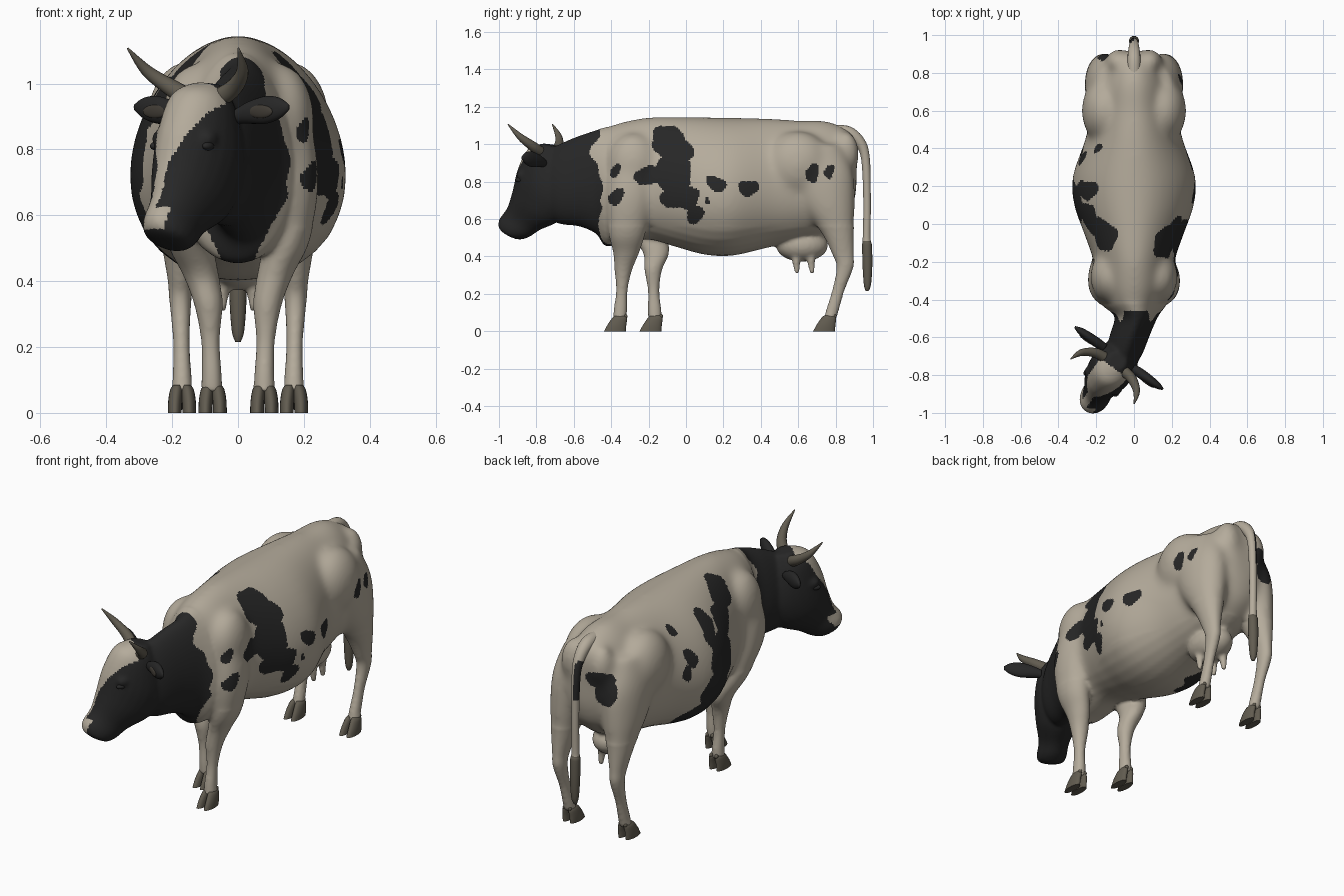
import bpy, bmesh, math
from mathutils import Vector, Matrix

cube = bpy.data.objects.get("Cube")
if cube:
    bpy.data.objects.remove(cube, do_unlink=True)


def material(name, rgb):
    m = bpy.data.materials.new(name)
    m.use_nodes = True
    m.diffuse_color = (*rgb, 1)
    bsdf = m.node_tree.nodes["Principled BSDF"]
    bsdf.inputs["Base Color"].default_value = (*rgb, 1)
    bsdf.inputs["Roughness"].default_value = 0.8
    return m


CREAM = material("cream hide", (0.46, 0.41, 0.33))
BLACK = material("black hide", (0.02, 0.02, 0.02))
HORN = material("horn grey", (0.12, 0.106, 0.08))
INNER = material("inner ear brown", (0.05, 0.043, 0.034))


def loft(bm, rings, n=24, egg=0.0, steps=5):
    """Smooth closed skin through rings (centre, side axis, up axis); egg narrows the top."""
    flat = [[c for vec in r for c in vec] for r in rings]
    fine = []
    for i in range(len(flat) - 1):
        p0, p1, p2 = flat[max(i - 1, 0)], flat[i], flat[i + 1]
        p3 = flat[min(i + 2, len(flat) - 1)]
        for s in range(steps):
            t = s / steps
            fine.append([b + 0.5 * t * (c - a + t * (2*a - 5*b + 4*c - d + t * (3*b - a - 3*c + d)))
                         for a, b, c, d in zip(p0, p1, p2, p3)])
    fine.append(flat[-1])
    loops = []
    for r in fine:
        c, a, b = Vector(r[:3]), Vector(r[3:6]), Vector(r[6:])
        turns = [k * math.tau / n for k in range(n)]
        loops.append([bm.verts.new(c + a * math.cos(t) * (1 - egg * math.sin(t)) + b * math.sin(t))
                      for t in turns])
    for lo, hi in zip(loops, loops[1:]):
        for k in range(n):
            bm.faces.new((lo[k], lo[(k + 1) % n], hi[(k + 1) % n], hi[k]))
    bm.faces.new(loops[0][::-1])
    bm.faces.new(loops[-1])


def limb(bm, rings, n=20):
    """Loft of level rings: x, y, z, half width, half depth."""
    loft(bm, [((x, y, z), (rx, 0, 0), (0, ry, 0)) for x, y, z, rx, ry in rings], n)


def tube(bm, pts, n=16):
    """Tapered tube through (point, radius) pairs."""
    rings = []
    for i, (p, r) in enumerate(pts):
        t = Vector(pts[min(i + 1, len(pts) - 1)][0]) - Vector(pts[max(i - 1, 0)][0])
        a = t.cross(Vector((1, 0, 0))).normalized()
        rings.append((p, a * r, t.normalized().cross(a) * r))
    loft(bm, rings, n)


def ball(bm, centre, radii, turn=0):
    m = Matrix.Translation(centre) @ Matrix.Rotation(turn, 4, "Z") @ Matrix.Diagonal((*radii, 1))
    bmesh.ops.create_uvsphere(bm, u_segments=24, v_segments=14, radius=1, matrix=m)


def finish(bm, name, *mats):
    bmesh.ops.recalc_face_normals(bm, faces=bm.faces)
    me = bpy.data.meshes.new(name)
    bm.to_mesh(me)
    bm.free()
    for m in mats:
        me.materials.append(m)
    ob = bpy.data.objects.new(name, me)
    bpy.context.collection.objects.link(ob)
    me.shade_smooth()
    return ob


# Turned head frame: u forward, v sideways, z up
F, S, POLL = Vector((-0.58, -0.82, 0)), Vector((0.82, -0.58, 0)), Vector((-0.08, -0.71, 0))
YAW = math.atan2(S.y, S.x)


def head(u, v, z):
    return POLL + F * u + S * v + Vector((0, 0, z))


skin = bmesh.new()

# Trunk and neck: centre x, top (y, z), bottom (y, z), half width
trunk = [(0, .915, .99, .91, .74, .07), (0, .88, 1.07, .87, .62, .14), (0, .75, 1.125, .75, .52, .2),
         (0, .6, 1.128, .6, .48, .225), (0, .45, 1.138, .45, .45, .255), (0, .25, 1.142, .25, .405, .322),
         (0, .1, 1.145, .1, .41, .314), (0, -.05, 1.147, -.05, .45, .262), (0, -.2, 1.145, -.2, .49, .212),
         (0, -.33, 1.122, -.34, .47, .205), (0, -.42, 1.095, -.43, .455, .17),
         (.012, -.5, 1.07, -.48, .52, .115), (-.02, -.6, 1.035, -.57, .56, .105),
         (-.055, -.7, .99, -.68, .575, .098), (-.085, -.77, .95, -.76, .62, .08)]
loft(skin, [((x, (yt + yb) / 2, (zt + zb) / 2), (w, 0, 0), (0, (yt - yb) / 2, (zt - zb) / 2))
            for x, yt, zt, yb, zb, w in trunk], 36, 0.15)

# Head: brow side (u, z), jaw side (u, z), half width, sideways shift
skull = [(.06, 1.005, -.03, .985, .05, 0), (.15, .975, -.07, .88, .1, 0), (.212, .87, -.1, .71, .12, 0),
         (.245, .76, -.035, .595, .11, 0), (.28, .665, .09, .54, .08, .008), (.325, .605, .15, .505, .078, .015),
         (.328, .56, .19, .492, .068, .018), (.29, .525, .215, .49, .035, .018)]
loft(skin, [(head((a + c) / 2, v, (b + d) / 2), S * w, F * ((a - c) / 2) + Vector((0, 0, (b - d) / 2)))
            for a, b, c, d, w, v in skull])

# Legs, shoulders, hips, pin bones, brows, udder and teats
hind = [(.12, .7, 1.0, .09, .13), (.148, .715, .85, .108, .18), (.158, .755, .68, .102, .15),
        (.17, .81, .53, .066, .088), (.175, .84, .41, .04, .058), (.175, .85, .34, .034, .046),
        (.172, .815, .22, .026, .034), (.17, .785, .12, .029, .035), (.17, .77, .065, .032, .034)]
fore = [(.13, -.29, .92, .085, .11), (.162, -.3, .72, .085, .125), (.148, -.315, .53, .072, .1),
        (.113, -.32, .42, .055, .07), (.09, -.335, .33, .044, .048), (.084, -.343, .22, .029, .031),
        (.08, -.35, .12, .031, .037), (.08, -.355, .065, .034, .036)]
for s in (1, -1):
    limb(skin, [(s * x, y, z, rx, ry) for x, y, z, rx, ry in hind])
    # The right foreleg stands further back
    back = 0 if s > 0 else 1
    limb(skin, [(s * x, y + back * (.16 * min(1, max(0, (.7 - z) / .25)) + .12 * max(0, .3 - z)), z, rx, ry)
                for x, y, z, rx, ry in fore])
    ball(skin, (s * .13, -.28, .89), (.102, .14, .17))
    ball(skin, (s * .15, .6, .89), (.128, .18, .18))
    ball(skin, (s * .08, .855, .95), (.072, .072, .12))
    ball(skin, head(.14, s * .09, .832), (.024, .036, .026), YAW)
    for y in (.59, .67):
        tube(skin, [((s * .045, y, .42), .025), ((s * .047, y, .36), .02), ((s * .048, y + .005, .305), .012)])
ball(skin, (0, .62, .46), (.1, .14, .088))
cow = finish(skin, "body")

# Fuse the parts into one soft skin
fuse = cow.modifiers.new("fuse", "REMESH")
fuse.mode = "VOXEL"
fuse.voxel_size = 0.0095
soft = cow.modifiers.new("soften", "SMOOTH")
soft.factor, soft.iterations = 0.5, 8
baked = bpy.data.meshes.new_from_object(cow.evaluated_get(bpy.context.evaluated_depsgraph_get()))
cow.modifiers.clear()
cow.data = baked
baked.name = "body"
baked.materials.clear()
for m in (CREAM, BLACK):
    baked.materials.append(m)

# Blend the muscles further into the trunk
bm = bmesh.new()
bm.from_mesh(baked)
trunk_verts = [v for v in bm.verts if v.co.z > .56 and v.co.y > -.42]
for _ in range(35):
    bmesh.ops.smooth_vert(bm, verts=trunk_verts, factor=0.5, use_axis_x=True, use_axis_y=True, use_axis_z=True)
bm.to_mesh(baked)
bm.free()

# Hide patches as (y, z, half length, half height), one list per flank
left_spots = [(-.1, 1.02, .085, .085), (-.04, .97, .09, .055), (-.07, .85, .1, .11), (-.2, .83, .075, .05),
              (-.03, .72, .105, .07), (.045, .63, .045, .05), (.16, .79, .052, .04), (.33, .77, .055, .043),
              (.12, .69, .013, .02), (-.375, .86, .025, .036), (-.37, .72, .04, .045),
              (.68, .84, .035, .052), (.77, .86, .025, .04)]
right_spots = [(-.06, 1.04, .09, .075), (.03, .95, .085, .08), (.18, .96, .05, .1), (.12, .78, .11, .13),
               (.17, .62, .12, .12), (.25, .5, .12, .08), (.35, .86, .035, .05), (.38, .78, .025, .045),
               (.4, 1.0, .025, .03)]
rump_spots = [(-.1, .9, .075, .045), (-.135, .83, .06, .07)]


def inside(a, b, spots):
    return any(((a - p) / rp) ** 2 + ((b - q) / rq) ** 2 < 1 for p, q, rp, rq in spots)


def is_black(c, nrm):
    y, z = c.y + .008 * math.sin(47 * c.z), c.z + .008 * math.sin(43 * c.y)
    edge = -.45 - .06 * math.exp(-((z - .95) / .08) ** 2) + .35 * max(0, .62 - z)
    if z > .43 and y < edge and (y < -.5 or abs(c.x) < .045 + .55 * (z - .46)):
        d = c - POLL
        u, v = d.dot(F), d.dot(S)
        facing = nrm.dot(F) + .6 * nrm.z > .25
        blaze = z > .6 and u > .06 and -.08 < v and abs(v + .01) < max(.02, .11 * (z - .7) / .25)
        nose = u > .22 and -.065 < v < .055 and .558 < c.z < .625
        return not (facing and (blaze or nose))
    if c.y > .8 and inside(c.x, c.z, rump_spots):
        return True
    return abs(c.x) > .04 and inside(y, z, left_spots if c.x > 0 else right_spots)


for p in baked.polygons:
    p.material_index = int(is_black(p.center, p.normal))
baked.shade_smooth()

# Tail with a dark switch
bm = bmesh.new()
tube(bm, [((0, .78, 1.07), .035), ((0, .87, 1.06), .035), ((0, .93, 1.01), .029), ((0, .96, .92), .023),
          ((0, .968, .7), .02), ((0, .966, .5), .021), ((0, .968, .46), .026), ((0, .97, .35), .026),
          ((0, .97, .25), .019), ((0, .968, .215), .008)])
tail = finish(bm, "tail", CREAM, BLACK, HORN)
for p in tail.data.polygons:
    c = p.center
    p.material_index = 2 if c.z < .49 else int(c.x < -.002 and .78 < c.z < 1.0)

# Horns, ears and eyes
for s, side in ((1, "left"), (-1, "right")):
    bm = bmesh.new()
    tube(bm, [(head(.04, s * .055, .955), .03), (head(.05, s * .12, .99), .026),
              (head(.09, s * .178, 1.04), .018), (head(.15, s * .205, 1.107), .003)])
    finish(bm, side + "_horn", HORN)

    bm = bmesh.new()
    loft(bm, [(head(0, s * v, z), F * t, Vector((0, 0, h))) for v, z, t, h in
              ((.09, .9, .022, .022), (.14, .912, .026, .034), (.2, .92, .024, .042),
               (.25, .925, .018, .032), (.285, .928, .005, .009))], 20)
    finish(bm, side + "_ear", BLACK)
    bm = bmesh.new()
    ball(bm, head(.021, s * .195, .915), (.045, .008, .02), YAW)
    finish(bm, side + "_inner_ear", INNER)

    bm = bmesh.new()
    ball(bm, head(.155, s * .097, .81), (.014, .024, .013), YAW)
    finish(bm, side + "_eye", BLACK)

# Cloven hooves with dewclaws
for name, x, y in (("front_left", .08, -.355), ("front_right", -.077, -.165),
                   ("hind_left", .17, .763), ("hind_right", -.17, .763)):
    bm = bmesh.new()
    for s in (1, -1):
        limb(bm, [(x + s * dx, y + dy, z, rx, ry) for dx, dy, z, rx, ry in
                  ((.022, -.025, 0, .021, .058), (.021, -.014, .035, .021, .05),
                   (.017, 0, .07, .019, .04), (.014, .004, .085, .012, .028))])
        ball(bm, (x + s * .016, y + .032, .08), (.01, .01, .012))
    hoof = finish(bm, name + "_hoof", HORN)
    hoof.data.set_sharp_from_angle(angle=math.radians(50))
